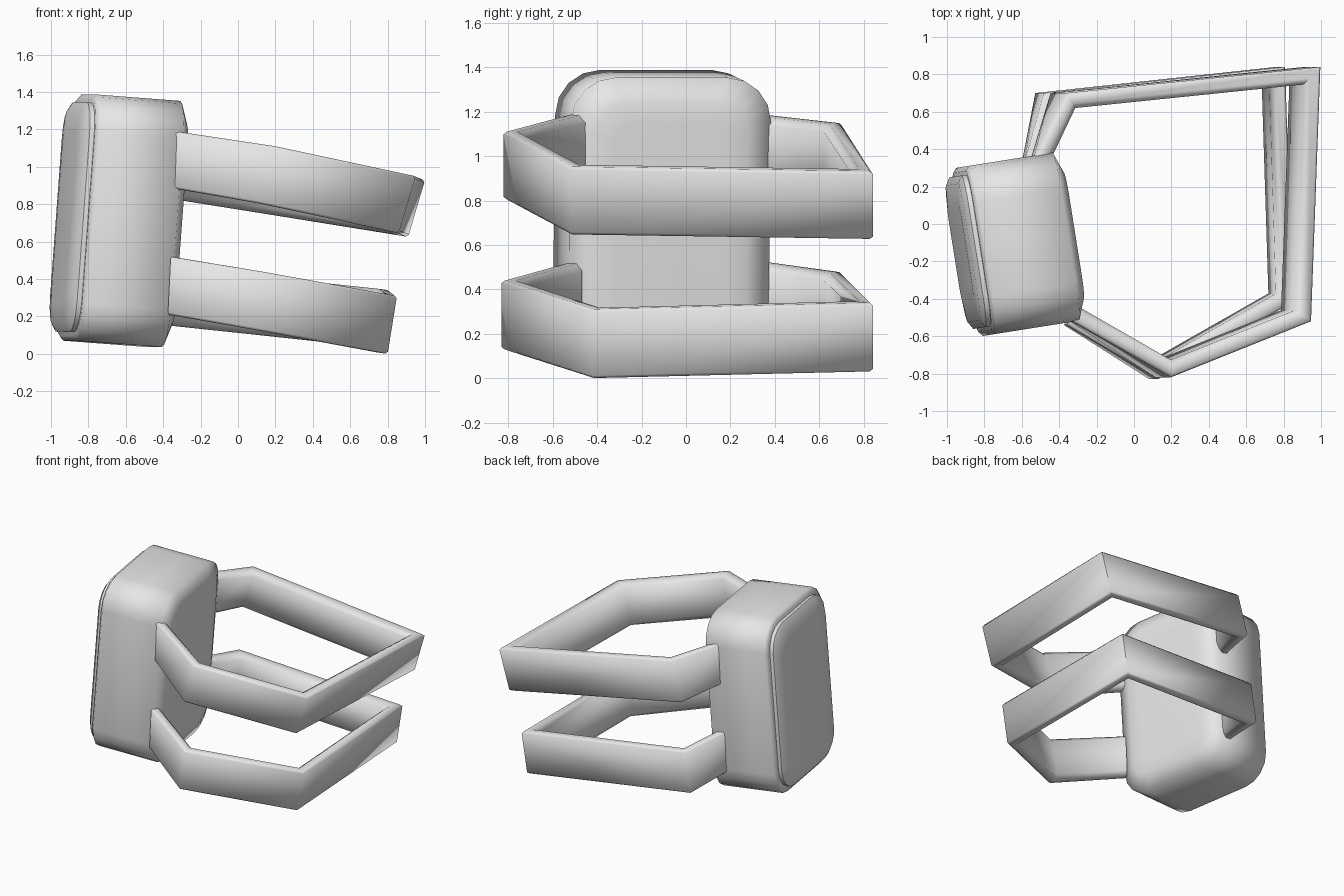
import bpy, bmesh, math
from mathutils import Vector

if "Cube" in bpy.data.objects:
    bpy.data.objects.remove(bpy.data.objects["Cube"])

grey = bpy.data.materials.new("plain_grey")
grey.use_nodes = True
grey.diffuse_color = (0.8, 0.8, 0.8, 1)
grey.node_tree.nodes["Principled BSDF"].inputs["Base Color"].default_value = (0.8, 0.8, 0.8, 1)


def loft(name, rings, angle):
    """Skin a list of equal closed rings and cap both ends."""
    bm = bmesh.new()
    loops = [[bm.verts.new(p) for p in ring] for ring in rings]
    n = len(loops[0])
    for a, b in zip(loops, loops[1:]):
        for i in range(n):
            j = (i + 1) % n
            bm.faces.new((a[i], a[j], b[j], b[i]))
    bm.faces.new(loops[0])
    bm.faces.new(loops[-1])
    bmesh.ops.recalc_face_normals(bm, faces=bm.faces)
    mesh = bpy.data.meshes.new(name)
    bm.to_mesh(mesh)
    bm.free()
    mesh.materials.append(grey)
    ob = bpy.data.objects.new(name, mesh)
    bpy.context.collection.objects.link(ob)
    bpy.ops.object.select_all(action='DESELECT')
    ob.select_set(True)
    bpy.context.view_layer.objects.active = ob
    bpy.ops.object.shade_smooth_by_angle(angle=math.radians(angle))
    return ob


def rounded_ring(x, inset, hy=0.455, hz=0.66, r=0.2, seg=4):
    """Rounded rectangle in the YZ plane at the given x."""
    hy, hz, r = hy - inset, hz - inset, max(r - inset * 0.6, 0.05)
    pts = []
    for k, (sy, sz) in enumerate(((1, 1), (-1, 1), (-1, -1), (1, -1))):
        for s in range(seg + 1):
            a = math.radians(90 * (k + s / seg))
            pts.append((x, sy * (hy - r) + r * math.cos(a), sz * (hz - r) + r * math.sin(a)))
    return pts


# Housing with a softly raised inner side, and the cover plate on its outer side
housing = loft("housing", [rounded_ring(x, i) for x, i in
               ((-0.27, 0.025), (-0.25, 0.0), (0.205, 0.0), (0.25, 0.11), (0.255, 0.2))], 75)
cover = loft("cover_plate", [rounded_ring(x, i) for x, i in
             ((-0.25, 0.045), (-0.295, 0.045), (-0.32, 0.085), (-0.333, 0.2))], 50)
for ob in (housing, cover):
    ob.location = (-0.6, -0.105, 0.71)
    ob.rotation_euler = (0, math.radians(4.3), math.radians(9))


def band(name, path, drop, slope, thick=0.085):
    """Five-sided strap: path is the outer top edge, drop leads to the bottom edge.
    The two ends are cut upright where they meet the housing."""
    path = [Vector(p) for p in path]
    drop = Vector(drop)
    end_drop = Vector((-0.015, 0, drop.z))
    # inward distance and height fraction of the bevelled section
    section = ((0, 0.04), (0, 0.96), (0.15, 1), (0.65, 1), (1, 0.9), (1, 0.1), (0.65, 0), (0.15, 0))

    def normal(a, b):
        d = (b - a).to_2d().normalized()
        return Vector((-d.y, d.x))

    rings = []
    last = len(path) - 1
    for i, p in enumerate(path):
        n1 = normal(path[max(i - 1, 0)], path[max(i, 1)])
        n2 = normal(path[min(i, last - 1)], path[min(i + 1, last)])
        m = (n1 + n2) / (1 + n1.dot(n2))  # mitred inward offset
        down = end_drop if i in (0, last) else drop
        rings.append([p + down * (1 - t) + Vector((m.x, m.y, -slope * m.x)) * (thick * w)
                      for w, t in section])
    return loft(name, rings, 62)


band("upper_band", [(-0.33, -0.52, 1.19), (0.20, -0.82, 1.11), (0.95, -0.52, 0.95),
                    (1.0, 0.84, 0.93), (-0.36, 0.70, 1.15), (-0.54, 0.34, 1.19)],
     (-0.09, 0, -0.305), 0.2)
band("lower_band", [(-0.36, -0.54, 0.52), (0.13, -0.83, 0.44), (0.85, -0.42, 0.31),
                    (0.81, 0.84, 0.34), (-0.48, 0.70, 0.48), (-0.585, 0.33, 0.53)],
     (-0.05, 0, -0.31), 0.14)
